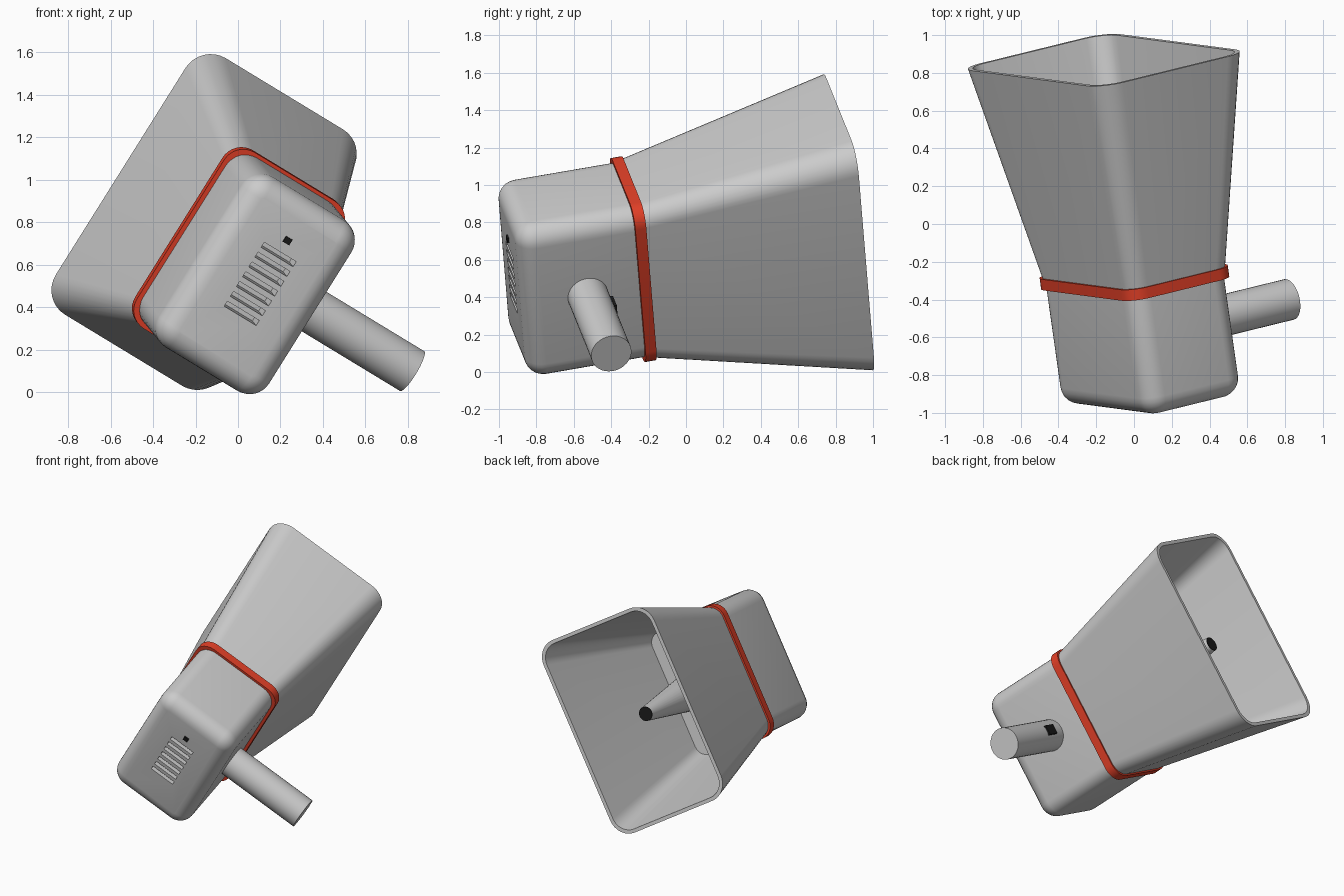
import bpy, bmesh, math
from mathutils import Vector, Matrix

if "Cube" in bpy.data.objects:
    bpy.data.objects.remove(bpy.data.objects["Cube"])

# Local frame of the tilted megaphone: X = long side, Y = handle side, Z = horn axis
ax = Vector((0.53, -0.07, 0.845)).normalized()
ay = Vector((0.838, 0.205, -0.505))
ay = (ay - ax * ay.dot(ax)).normalized()
az = ax.cross(ay)
FRAME = Matrix((ax, ay, az)).transposed().to_4x4()
FRAME.translation = (-0.021, -0.116, 0.632)


def material(name, color):
    m = bpy.data.materials.new(name)
    m.diffuse_color = color
    m.use_nodes = True
    m.node_tree.nodes["Principled BSDF"].inputs["Base Color"].default_value = m.diffuse_color
    return m


RED = material("red", (0.75, 0.05, 0.02, 1))
BLACK = material("black", (0.01, 0.01, 0.01, 1))


def finish(name, bm, mat=None, smooth=True):
    bmesh.ops.recalc_face_normals(bm, faces=bm.faces)
    me = bpy.data.meshes.new(name)
    bm.to_mesh(me)
    bm.free()
    ob = bpy.data.objects.new(name, me)
    bpy.context.collection.objects.link(ob)
    ob.matrix_world = FRAME
    if mat:
        me.materials.append(mat)
    if smooth:
        shade(ob)
    return ob


def select(ob):
    bpy.ops.object.select_all(action='DESELECT')
    ob.select_set(True)
    bpy.context.view_layer.objects.active = ob


def shade(ob):
    select(ob)
    bpy.ops.object.shade_smooth_by_angle(angle=math.radians(35))


def ring(bm, hx, hy, rad, z, n=8):
    # rounded rectangle section
    vs = []
    for k, (sx, sy) in enumerate([(1, 1), (-1, 1), (-1, -1), (1, -1)]):
        for i in range(n + 1):
            t = (k + i / n) * math.pi / 2
            vs.append(bm.verts.new((sx * (hx - rad) + rad * math.cos(t),
                                    sy * (hy - rad) + rad * math.sin(t), z)))
    return vs


def loft(name, sections, caps=True, closed=False, mat=None):
    bm = bmesh.new()
    rings = [ring(bm, *s) for s in sections]
    pairs = list(zip(rings, rings[1:]))
    if closed:
        pairs.append((rings[-1], rings[0]))
    for a, b in pairs:
        for i in range(len(a)):
            j = (i + 1) % len(a)
            bm.faces.new((a[i], a[j], b[j], b[i]))
    if caps:
        bm.faces.new(rings[0])
        bm.faces.new(rings[-1])
    return finish(name, bm, mat)


def add_box(bm, center, size):
    bmesh.ops.create_cube(bm, size=1, matrix=Matrix.Translation(center) @ Matrix.Diagonal((*size, 1)))


def cone(name, r1, r2, length, matrix):
    bm = bmesh.new()
    bmesh.ops.create_cone(bm, cap_ends=True, segments=32, radius1=r1, radius2=r2,
                          depth=length, matrix=matrix)
    return bm


# Rear housing with rounded end
FACE, R = -0.835, 0.1
secs = []
for i in range(7):
    t = i / 6 * math.pi / 2
    d = R * (1 - math.sin(t))
    secs.append((0.475 - d, 0.31 - d, 0.11 - d, FACE + R * (1 - math.cos(t))))
secs.append((0.475, 0.31, 0.11, -0.17))
body = loft("housing", secs)

# Vent slots cut into the end face
bm = bmesh.new()
for i in range(7):
    add_box(bm, (0.02 + (i - 3) * 0.0547, 0, FACE + 0.03), (0.028, 0.18, 0.2))
cutter = finish("slot_cutter", bm, smooth=False)
cutter.hide_render = True
mod = body.modifiers.new("slots", 'BOOLEAN')
mod.operation = 'DIFFERENCE'
mod.solver = 'EXACT'
mod.object = cutter
select(body)
bpy.ops.object.modifier_apply(modifier=mod.name)
bpy.data.objects.remove(cutter)
shade(body)

# Switch above the slots
bm = bmesh.new()
add_box(bm, (0.262, 0, FACE), (0.03, 0.035, 0.02))
finish("switch", bm, BLACK, False)

# Hollow flared horn
loft("horn", [(0.475, 0.315, 0.1, -0.17), (0.715, 0.47, 0.14, 1.008),
              (0.69, 0.445, 0.12, 1.008), (0.45, 0.29, 0.08, -0.15)])

# Red band around the joint
loft("band", [(0.47, 0.305, 0.09, -0.2), (0.492, 0.331, 0.105, -0.2),
              (0.492, 0.331, 0.105, -0.14), (0.47, 0.305, 0.09, -0.14)],
     caps=False, closed=True, mat=RED)

# Tapered driver inside the horn with dark tip
finish("driver_cone", cone("c", 0.165, 0.05, 0.96, Matrix.Translation((0, 0, 0.32))))
finish("driver_tip", cone("t", 0.05, 0.05, 0.006, Matrix.Translation((0, 0, 0.802))), BLACK)

# Handle and trigger
rot = Matrix.Rotation(-math.pi / 2, 4, 'X')
finish("handle", cone("h", 0.11, 0.11, 0.63, Matrix.Translation((0.015, 0.602, -0.482)) @ rot))
bm = bmesh.new()
add_box(bm, (0.015, 0.455, -0.378), (0.07, 0.1, 0.03))
finish("trigger", bm, BLACK, False)
